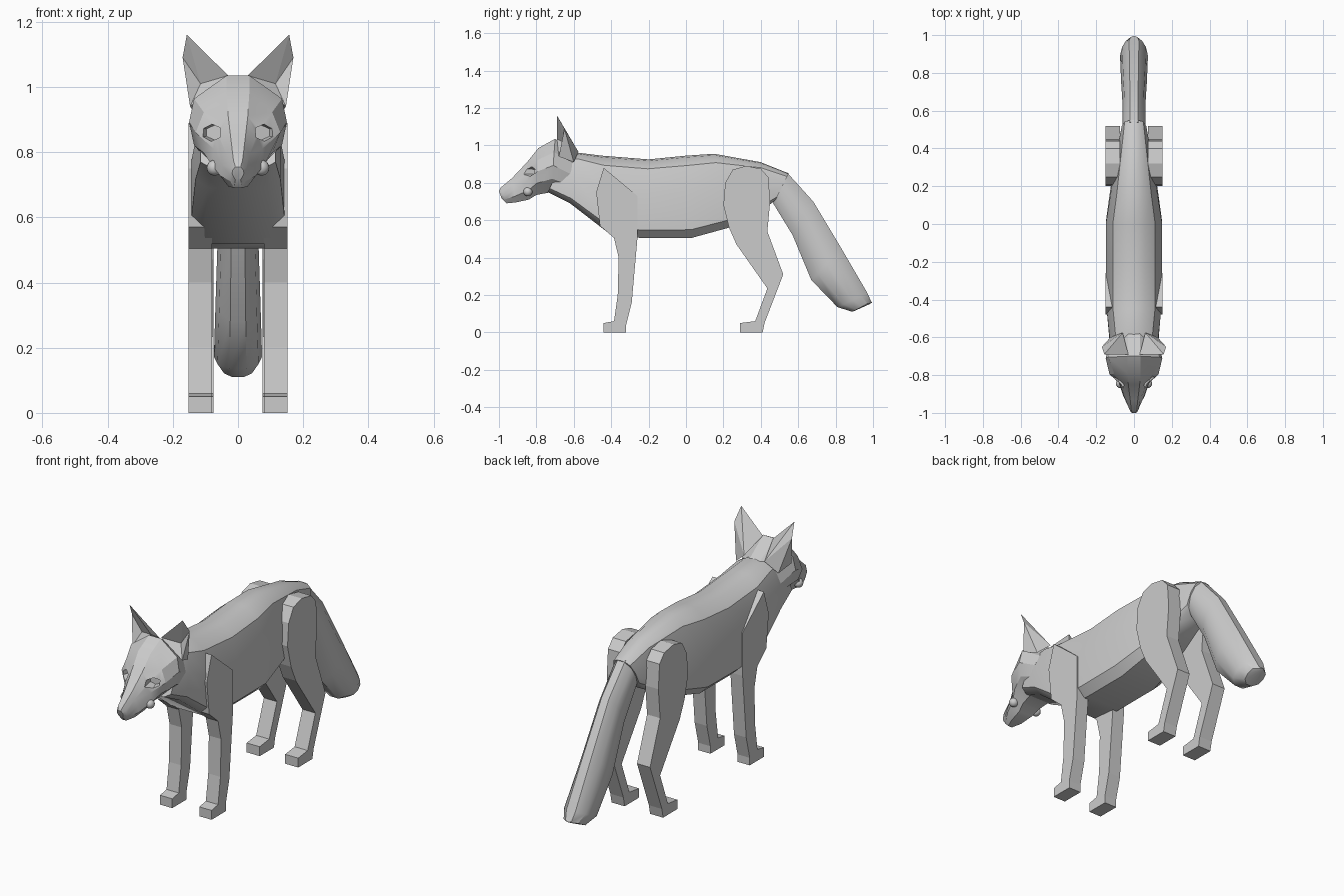
import bpy, bmesh, math
from mathutils import Vector

default_cube = bpy.data.objects.get("Cube")
if default_cube:
    bpy.data.objects.remove(default_cube, do_unlink=True)

# One plain grey for the whole animal
grey = bpy.data.materials.new("plain_grey")
grey.use_nodes = True
grey.diffuse_color = (.6, .6, .6, 1)
grey.node_tree.nodes["Principled BSDF"].inputs["Base Color"].default_value = grey.diffuse_color


def finish(name, bm, smooth_angle=None):
    """Turn a bmesh into a finished object."""
    bmesh.ops.recalc_face_normals(bm, faces=bm.faces)
    mesh = bpy.data.meshes.new(name)
    bm.to_mesh(mesh)
    bm.free()
    mesh.materials.append(grey)
    obj = bpy.data.objects.new(name, mesh)
    bpy.context.collection.objects.link(obj)
    if smooth_angle:
        bpy.ops.object.select_all(action="DESELECT")
        obj.select_set(True)
        bpy.context.view_layer.objects.active = obj
        bpy.ops.object.shade_smooth_by_angle(angle=math.radians(smooth_angle))
    return obj


def loft(name, rings, smooth_angle=None):
    """Skin rings given as (top, bottom, [(fraction down, half width)])."""
    bm = bmesh.new()
    loops = []
    for top, bottom, section in rings:
        top, bottom = Vector((0, *top)), Vector((0, *bottom))
        right = [top.lerp(bottom, f) + Vector((w, 0, 0)) for f, w in section]
        left = [Vector((-p.x, p.y, p.z)) for p in reversed(right)]
        loops.append([bm.verts.new(p) for p in right + left])
    count = len(loops[0])
    for a, b in zip(loops, loops[1:]):
        for i in range(count):
            j = (i + 1) % count
            bm.faces.new((a[i], a[j], b[j], b[i]))
    bm.faces.new(loops[0])
    bm.faces.new(loops[-1])
    bmesh.ops.remove_doubles(bm, verts=bm.verts, dist=.0005)
    return finish(name, bm, smooth_angle)


def scaled(profile, width):
    return [(f, w * width) for f, w in profile]


def slab(name, outline, inner, outer):
    """Extrude a side outline (y, z) across x."""
    bm = bmesh.new()
    face = bm.faces.new([bm.verts.new((inner, y, z)) for y, z in outline])
    grown = bmesh.ops.extrude_face_region(bm, geom=[face])["geom"]
    moved = [v for v in grown if isinstance(v, bmesh.types.BMVert)]
    bmesh.ops.translate(bm, verts=moved, vec=(outer - inner, 0, 0))
    return finish(name, bm)


# Torso, from neck to rump
torso_profile = [(0, 0), (.02, .4), (.12, .76), (.45, 1), (.9, 1), (1, .7)]
torso_rings = [
    ((-.64, .95), (-.74, .75), .115),
    ((-.57, .96), (-.62, .69), .13),
    ((-.45, .945), (-.40, .52), .147),
    ((-.2, .925), (-.24, .505), .147),
    ((0, .945), (.03, .505), .147),
    ((.15, .955), (.23, .56), .12),
    ((.4, .91), (.42, .66), .085),
    ((.55, .85), (.48, .71), .065),
]
loft("torso", [(t, b, scaled(torso_profile, w)) for t, b, w in torso_rings], 35)

# Tail, ending in a blunt point
tail_profile = [(0, .35), (.2, .85), (.5, 1), (.8, .85), (1, .35)]
tail_rings = [
    ((.54, .855), (.46, .70), .06),
    ((.68, .70), (.57, .52), .06),
    ((.83, .45), (.67, .28), .068),
    ((.97, .21), (.81, .135), .074),
    ((.99, .165), (.89, .11), .05),
    ((.996, .16), (.98, .15), .01),
]
loft("tail", [(t, b, scaled(tail_profile, w)) for t, b, w in tail_rings], 35)

# Head and muzzle, from the nape to the nose
levels = (0, .25, .5, .75, 1)
head_rings = [
    ((-.58, .955), (-.66, .74), (.03, .10, .125, .11, .05)),
    ((-.70, 1.035), (-.72, .75), (.035, .135, .15, .135, .06)),
    ((-.79, .985), (-.80, .735), (.035, .105, .13, .105, .05)),
    ((-.85, .91), (-.84, .71), (.03, .065, .075, .08, .04)),
    ((-.93, .825), (-.91, .695), (.02, .035, .05, .055, .03)),
    ((-.99, .775), (-.96, .69), (.014, .024, .026, .024, .012)),
    ((-1, .755), (-.985, .715), (.008, .016, .018, .014, .008)),
]
head = loft("head", [(t, b, list(zip(levels, w))) for t, b, w in head_rings], 25)

# Side outlines of the legs
front_leg_outline = [
    (-.44, 0), (-.32, 0), (-.32, .04), (-.29, .16), (-.26, .5), (-.26, .73),
    (-.44, .88), (-.48, .75), (-.46, .57), (-.385, .505), (-.36, .4),
    (-.365, .2), (-.385, .06), (-.44, .05)]
hind_leg_outline = [
    (.29, 0), (.41, 0), (.42, .05), (.52, .31), (.435, .54), (.45, .7),
    (.44, .83), (.4, .875), (.32, .89), (.25, .87), (.21, .8), (.2, .68),
    (.23, .56), (.27, .47), (.435, .235), (.37, .06), (.29, .05)]

for side, label in ((1, "left"), (-1, "right")):
    slab("front_leg_" + label, front_leg_outline, side * .08, side * .152)
    slab("hind_leg_" + label, hind_leg_outline, side * .075, side * .152)

    # Hollow pointed ear
    bm = bmesh.new()
    corners = {
        "tip": (.157, -.69, 1.16), "inner": (.03, -.69, 1.035),
        "low": (.147, -.68, .94), "outer": (.17, -.65, 1.09),
        "back": (.06, -.575, .965), "flank": (.125, -.6, .91),
        "hollow": (.115, -.645, 1.01)}
    v = {key: bm.verts.new((side * x, y, z)) for key, (x, y, z) in corners.items()}
    for face in ("tip inner back", "tip back outer", "outer back flank",
                 "outer flank low", "tip hollow inner", "tip outer hollow",
                 "outer low hollow", "inner hollow low",
                 "inner low flank back"):
        bm.faces.new([v[key] for key in face.split()])
    finish("ear_" + label, bm)

    # Eye socket cut under the brow
    bm = bmesh.new()
    bmesh.ops.create_cone(bm, cap_ends=True, segments=6, radius1=.045, radius2=.03, depth=.1)
    cutter = finish("socket_cutter_" + label, bm)
    cutter.location = (side * .085, -.845, .86)
    cutter.rotation_euler = (math.radians(-90), 0, side * math.radians(15))
    cutter.scale = (1, .75, 1)
    cutter.hide_render = True
    cutter.hide_viewport = True
    cut = head.modifiers.new("socket_" + label, "BOOLEAN")
    cut.operation = "DIFFERENCE"
    cut.solver = "EXACT"
    cut.object = cutter

    # Small round bead beside the mouth
    bm = bmesh.new()
    bmesh.ops.create_uvsphere(bm, u_segments=16, v_segments=10, radius=.024)
    bead = finish("cheek_bead_" + label, bm, 60)
    bead.location = (side * .072, -.845, .752)
